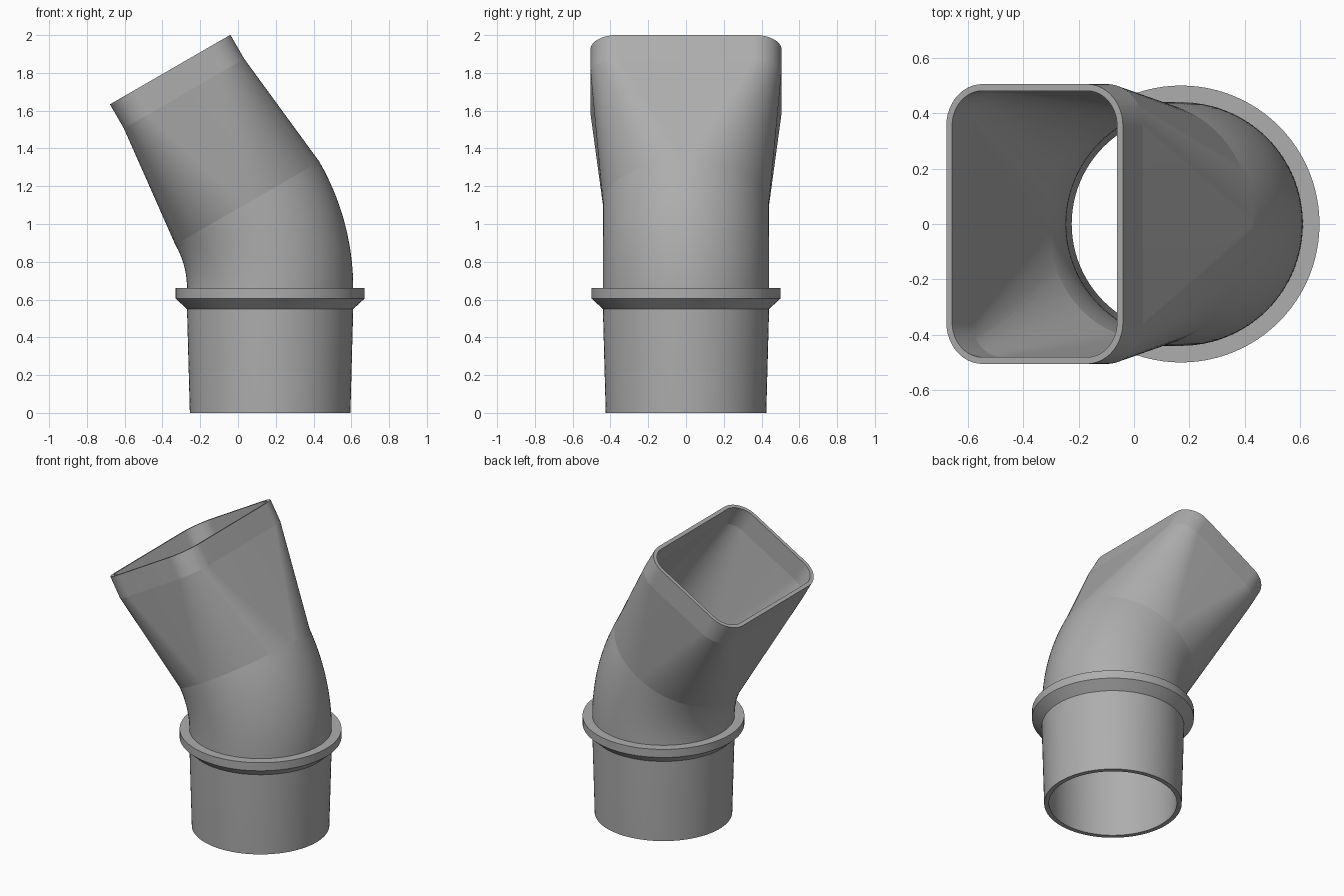
import bpy, bmesh
from math import sin, cos, pi, radians
from mathutils import Vector

if "Cube" in bpy.data.objects:
    bpy.data.objects.remove(bpy.data.objects["Cube"])

QUARTER = 24                 # segments per quarter turn
AXIS_X = 0.17                # socket axis
BEND_R, BEND_Z, TILT = 0.9, 0.66, radians(30)
BEND_X = AXIS_X - BEND_R     # pivot of the bend
LOFT, SPOUT = 0.67, 0.817    # distances past the bend

grey = bpy.data.materials.new("plain grey")
grey.use_nodes = True
colour = (0.42, 0.42, 0.42, 1)
grey.diffuse_color = colour
grey.node_tree.nodes["Principled BSDF"].inputs["Base Color"].default_value = colour


def section(half_u, half_v, r):
    """Rounded rectangle; a circle when both halves equal r."""
    pts = []
    for q, (su, sv) in enumerate(((1, 1), (-1, 1), (-1, -1), (1, -1))):
        for i in range(QUARTER + 1):
            a = (q + i / QUARTER) * pi / 2
            pts.append((su * (half_u - r) + r * cos(a), sv * (half_v - r) + r * sin(a)))
    return pts


def circle(r):
    return section(r, r, r)


def place(pts, centre, tilt=0.0):
    u = Vector((cos(tilt), 0, sin(tilt)))
    return [centre + u * a + Vector((0, b, 0)) for a, b in pts]


def upright(r, z):
    return place(circle(r), Vector((AXIS_X, 0, z)))


def skin(name, rings):
    """Closed loop of rings joined by faces."""
    bm = bmesh.new()
    loops = [[bm.verts.new(p) for p in ring] for ring in rings]
    n = len(loops[0])
    for a, b in zip(loops, loops[1:] + loops[:1]):
        for i in range(n):
            j = (i + 1) % n
            bm.faces.new((a[i], a[j], b[j], b[i]))
    bmesh.ops.remove_doubles(bm, verts=bm.verts, dist=1e-5)
    bmesh.ops.recalc_face_normals(bm, faces=bm.faces)
    mesh = bpy.data.meshes.new(name)
    bm.to_mesh(mesh)
    bm.free()
    mesh.materials.append(grey)
    ob = bpy.data.objects.new(name, mesh)
    bpy.context.collection.objects.link(ob)
    bpy.ops.object.select_all(action='DESELECT')
    ob.select_set(True)
    bpy.context.view_layer.objects.active = ob
    bpy.ops.object.shade_smooth_by_angle(angle=radians(5))
    return ob


def wall(foot_r, pipe_r, half_u, half_v, corner):
    """One side of the pipe wall from foot to spout."""
    rings = [upright(foot_r, 0), upright(pipe_r, 0.55)]
    # Elbow
    steps = 16
    for i in range(steps + 1):
        t = TILT * i / steps
        c = Vector((BEND_X + BEND_R * cos(t), 0, BEND_Z + BEND_R * sin(t)))
        rings.append(place(circle(pipe_r), c, t))
    # Round to square transition and straight spout
    along = Vector((-sin(TILT), 0, cos(TILT)))
    for d in (LOFT, SPOUT):
        rings.append(place(section(half_u, half_v, corner), c + along * d, TILT))
    return rings


# Hollow elbow pipe
outer = wall(0.425, 0.44, 0.368, 0.505, 0.15)
inner = wall(0.395, 0.415, 0.344, 0.481, 0.126)
skin("elbow_pipe", outer + inner[::-1])

# Stop collar with a sloped underside
skin("stop_collar", [upright(r, z) for r, z in
                     ((0.43, 0.55), (0.44, 0.55), (0.5, 0.605), (0.5, 0.66), (0.43, 0.66))])
